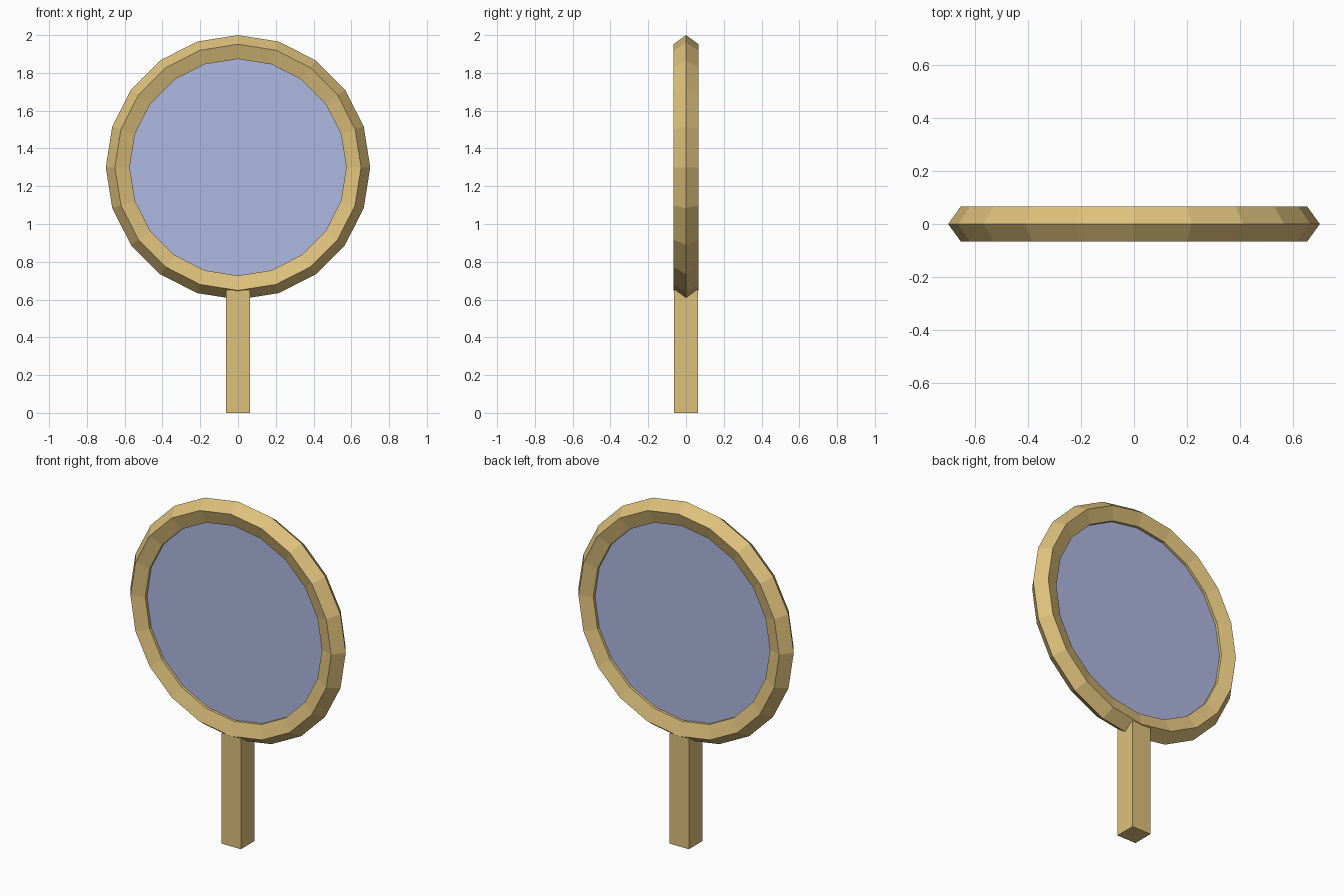
import bpy
import math

if "Cube" in bpy.data.objects:
    bpy.data.objects.remove(bpy.data.objects["Cube"])

CENTRE = (0, 0, 1.3)
UPRIGHT = (math.pi / 2, 0, 0)


def material(name, colour):
    mat = bpy.data.materials.new(name)
    mat.diffuse_color = (*colour, 1)
    mat.use_nodes = True
    mat.node_tree.nodes["Principled BSDF"].inputs["Base Color"].default_value = mat.diffuse_color
    return mat


def finish(name, mat):
    obj = bpy.context.object
    obj.name = name
    obj.data.materials.clear()
    obj.data.materials.append(mat)
    bpy.ops.object.transform_apply(location=False, rotation=True, scale=True)
    bpy.ops.object.shade_flat()
    return obj


wood = material("tan wood", (0.73, 0.53, 0.20))
glass = material("pale blue glass", (0.43, 0.48, 0.75))

# Round frame: 20 segments with a five-sided cross-section, point outwards
bpy.ops.mesh.primitive_torus_add(major_segments=20, minor_segments=5,
                                 major_radius=0.63, minor_radius=0.07,
                                 location=CENTRE, rotation=UPRIGHT)
finish("frame", wood)

# Lens disc, its edge hidden inside the frame
bpy.ops.mesh.primitive_cylinder_add(vertices=20, radius=0.60, depth=0.05,
                                    location=CENTRE, rotation=UPRIGHT)
finish("lens", glass)

# Square handle, its top sunk into the frame
bpy.ops.mesh.primitive_cube_add(size=1, location=(0, 0, 0.325))
bpy.context.object.scale = (0.125, 0.125, 0.65)
finish("handle", wood)
